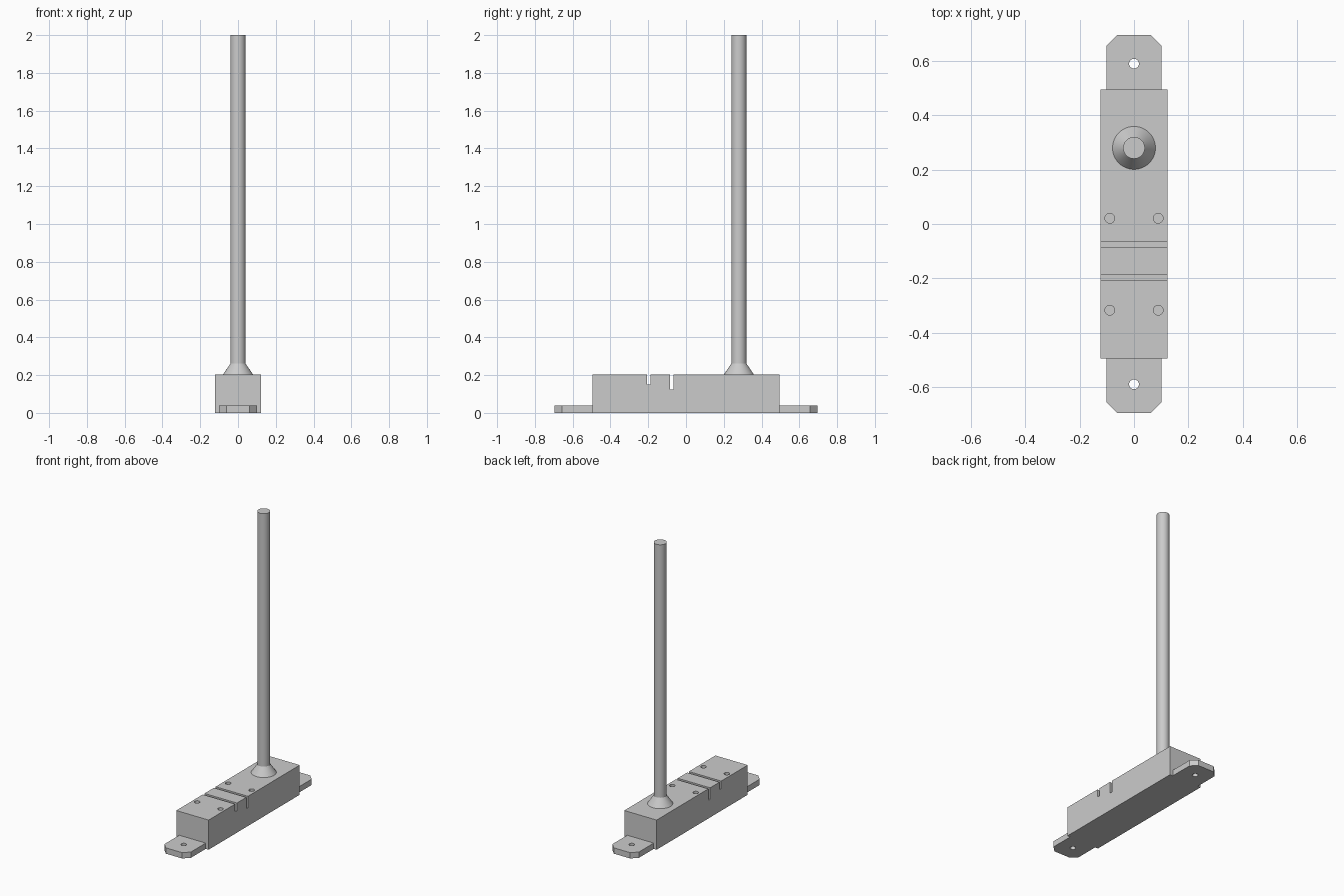
import bpy, bmesh, math
from mathutils import Vector

old = bpy.data.objects.get("Cube")
if old:
    bpy.data.objects.remove(old, do_unlink=True)

grey = bpy.data.materials.new("plain grey")
grey.use_nodes = True
colour = (0.6, 0.6, 0.6, 1)
grey.diffuse_color = colour
grey.node_tree.nodes["Principled BSDF"].inputs["Base Color"].default_value = colour

BODY_X, BODY_Y, BODY_Z = 0.123, 0.495, 0.204
POST_Y = 0.28


def make_object(name, bm):
    bmesh.ops.recalc_face_normals(bm, faces=bm.faces)
    mesh = bpy.data.meshes.new(name)
    bm.to_mesh(mesh)
    bm.free()
    mesh.materials.append(grey)
    obj = bpy.data.objects.new(name, mesh)
    bpy.context.collection.objects.link(obj)
    return obj


def extrude(name, points, direction):
    bm = bmesh.new()
    face = bm.faces.new([bm.verts.new(p) for p in points])
    moved = bmesh.ops.extrude_face_region(bm, geom=[face])["geom"]
    verts = [v for v in moved if isinstance(v, bmesh.types.BMVert)]
    bmesh.ops.translate(bm, verts=verts, vec=Vector(direction))
    return make_object(name, bm)


def cone(name, x, y, bottom, top, r1, r2, sides=32):
    bm = bmesh.new()
    bmesh.ops.create_cone(bm, cap_ends=True, segments=sides,
                          radius1=r1, radius2=r2, depth=top - bottom)
    bmesh.ops.translate(bm, verts=bm.verts, vec=(x, y, (top + bottom) / 2))
    return make_object(name, bm)


def drill(target, x, y, bottom, top):
    cutter = cone("hole_cutter", x, y, bottom, top, 0.018, 0.018)
    cutter.hide_render = True
    cutter.hide_set(True)
    mod = target.modifiers.new("hole", 'BOOLEAN')
    mod.operation = 'DIFFERENCE'
    mod.solver = 'EXACT'
    mod.object = cutter


def smooth(obj):
    bpy.ops.object.select_all(action='DESELECT')
    obj.select_set(True)
    bpy.context.view_layer.objects.active = obj
    bpy.ops.object.shade_smooth_by_angle(angle=math.radians(30))


# Body: side profile with two cross slots
profile = [(-BODY_Y, 0), (-BODY_Y, BODY_Z)]
for start, end, floor in ((-0.207, -0.188, 0.151), (-0.086, -0.067, 0.124)):
    profile += [(start, BODY_Z), (start, floor), (end, floor), (end, BODY_Z)]
profile += [(BODY_Y, BODY_Z), (BODY_Y, 0)]
body = extrude("body", [(-BODY_X, y, z) for y, z in profile], (2 * BODY_X, 0, 0))

# Blind screw holes in the top
for x in (-0.089, 0.089):
    for y in (-0.317, 0.021):
        drill(body, x, y, 0.12, 0.25)

# Chamfered mounting tabs at both ends
for side, name in ((-1, "front_tab"), (1, "back_tab")):
    w, end, cut = 0.101, 0.695, 0.039
    outline = [(-w, BODY_Y), (-w, end - cut), (cut - w, end),
               (w - cut, end), (w, end - cut), (w, BODY_Y)]
    tab = extrude(name, [(x, side * y, 0) for x, y in outline], (0, 0, 0.04))
    drill(tab, 0, side * 0.59, -0.02, 0.06)

# Upright post on a flared collar
smooth(cone("post_collar", 0, POST_Y, BODY_Z, 0.261, 0.079, 0.04, 48))
smooth(cone("post", 0, POST_Y, 0.261, 2.0, 0.04, 0.04, 48))
